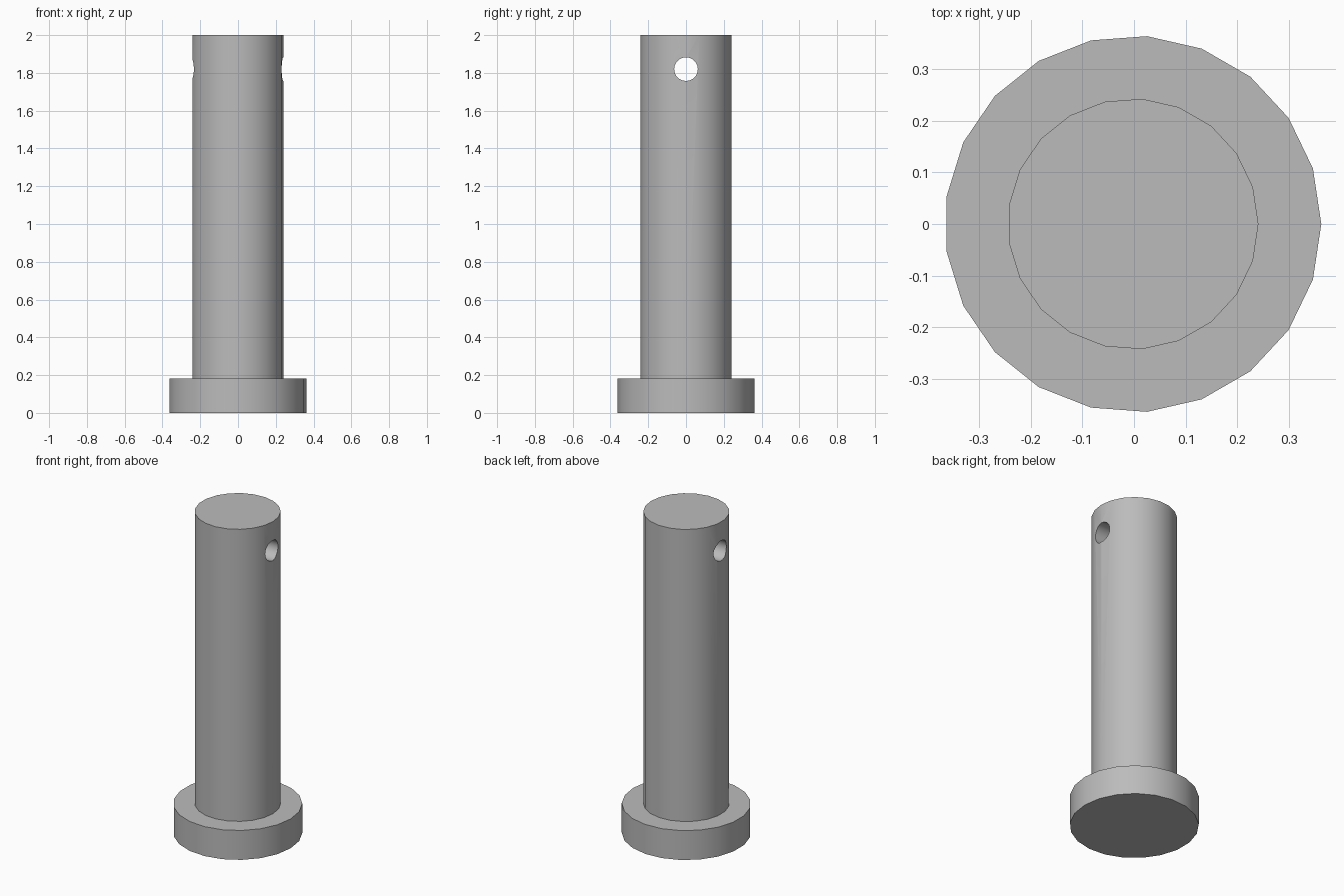
import bpy
import math

cube = bpy.data.objects.get("Cube")
if cube:
    bpy.data.objects.remove(cube, do_unlink=True)

SIDES = 21
CENTRE_X = -0.002

# Plain grey metal
steel = bpy.data.materials.new("grey_steel")
steel.use_nodes = True
GREY = (0.5, 0.5, 0.5, 1.0)
steel.diffuse_color = GREY
steel.node_tree.nodes["Principled BSDF"].inputs["Base Color"].default_value = GREY


def cylinder(name, radius, bottom, top, sides=SIDES):
    """Upright cylinder with its first corner pointing to +x."""
    bpy.ops.mesh.primitive_cylinder_add(
        vertices=sides, radius=radius, depth=top - bottom,
        location=(CENTRE_X, 0, (bottom + top) / 2),
        rotation=(0, 0, -math.pi / 2))
    obj = bpy.context.object
    obj.name = name
    bpy.ops.object.transform_apply(location=False, rotation=True, scale=False)
    obj.data.materials.append(steel)
    return obj


def smooth(obj):
    bpy.ops.object.select_all(action="DESELECT")
    obj.select_set(True)
    bpy.context.view_layer.objects.active = obj
    bpy.ops.object.shade_smooth_by_angle(angle=math.radians(30))


# Wide flat head and long shaft
head = cylinder("head", 0.364, 0, 0.183)
shaft = cylinder("shaft", 0.2425, 0.183, 2)

# Cross hole near the tip, running left to right
cutter = cylinder("hole_cutter", 0.0625, -0.5, 0.5, 32)
cutter.location = (0, 0, 1.82)
cutter.rotation_euler = (0, math.pi / 2, 0)

cut = shaft.modifiers.new("cross_hole", "BOOLEAN")
cut.operation = "DIFFERENCE"
cut.solver = "EXACT"
cut.object = cutter
bpy.ops.object.select_all(action="DESELECT")
bpy.context.view_layer.objects.active = shaft
shaft.select_set(True)
bpy.ops.object.modifier_apply(modifier=cut.name)
bpy.data.objects.remove(cutter, do_unlink=True)

for part in (head, shaft):
    smooth(part)
